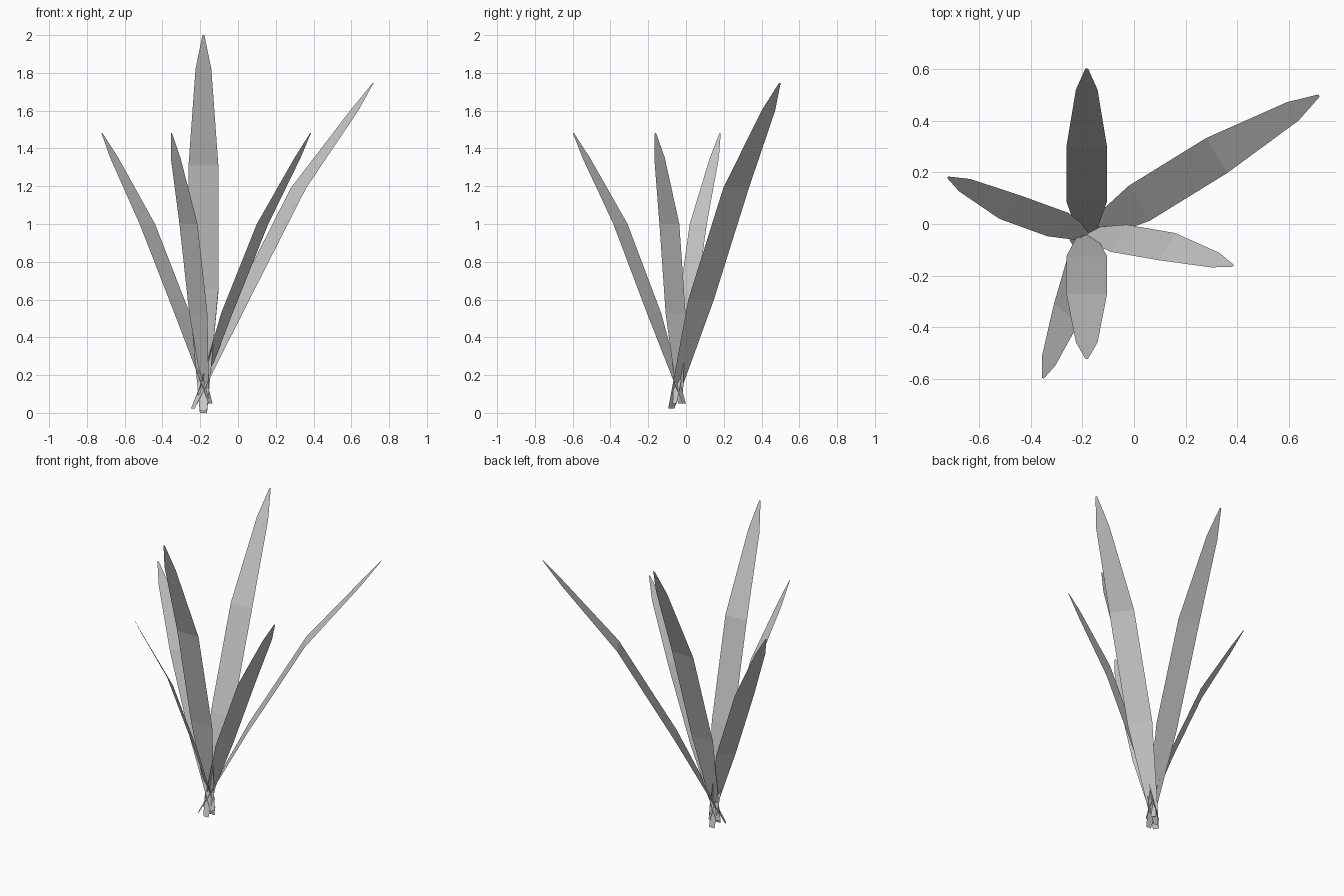
import bpy, bmesh
from math import radians, cos, sin

# half-widths along a blade: base, lower bulge, upper bulge, shoulder, tip
WIDTHS = (0.019, 0.079, 0.079, 0.042, 0.005)


def blade(name, angle, scale, spine):
    """Flat ribbon leaf: horizontal rungs at the given angle along a spine."""
    bm = bmesh.new()
    dx, dy = cos(radians(angle)), sin(radians(angle))
    rows = []
    for (x, y, z), w in zip(spine, WIDTHS):
        w *= scale
        rows.append([bm.verts.new((x + s * w * dx, y + s * w * dy, z)) for s in (-1, 1)])
    for a, b in zip(rows, rows[1:]):
        bm.faces.new((a[0], a[1], b[1], b[0]))
    me = bpy.data.meshes.new(name)
    bm.to_mesh(me)
    bm.free()
    bpy.context.collection.objects.link(bpy.data.objects.new(name, me))


X = -0.183
# tall blades
blade("front_blade", 0, 1, [(X, -0.012, 0), (X, -0.125, 0.65), (X, -0.27, 1.31),
                            (X, -0.458, 1.82), (X, -0.522, 2.0)])
blade("back_blade", 180, 1, [(X, -0.08, 0.01), (X, 0.088, 0.635), (X, 0.297, 1.28),
                             (X, 0.52, 1.78), (X, 0.602, 1.955)])
blade("right_back_blade", 121, 1, [(-0.24, -0.078, 0.022), (0.02, 0.08, 0.6),
                                   (0.32, 0.265, 1.19), (0.615, 0.436, 1.6),
                                   (0.716, 0.497, 1.747)])
# short blades
blade("right_blade", 60, 0.77, [(-0.22, -0.03, 0.05), (-0.06, -0.055, 0.525),
                                (0.13, -0.088, 1.0), (0.315, -0.14, 1.35),
                                (0.385, -0.162, 1.483)])
blade("left_front_blade", -38, 0.77, [(-0.165, -0.01, 0.05), (-0.21, -0.168, 0.525),
                                      (-0.262, -0.347, 1.0), (-0.33, -0.528, 1.35),
                                      (-0.353, -0.597, 1.483)])
blade("left_blade", 228, 0.77, [(-0.145, -0.06, 0.05), (-0.295, -0.002, 0.525),
                                (-0.48, 0.065, 1.0), (-0.655, 0.15, 1.35),
                                (-0.721, 0.181, 1.483)])
